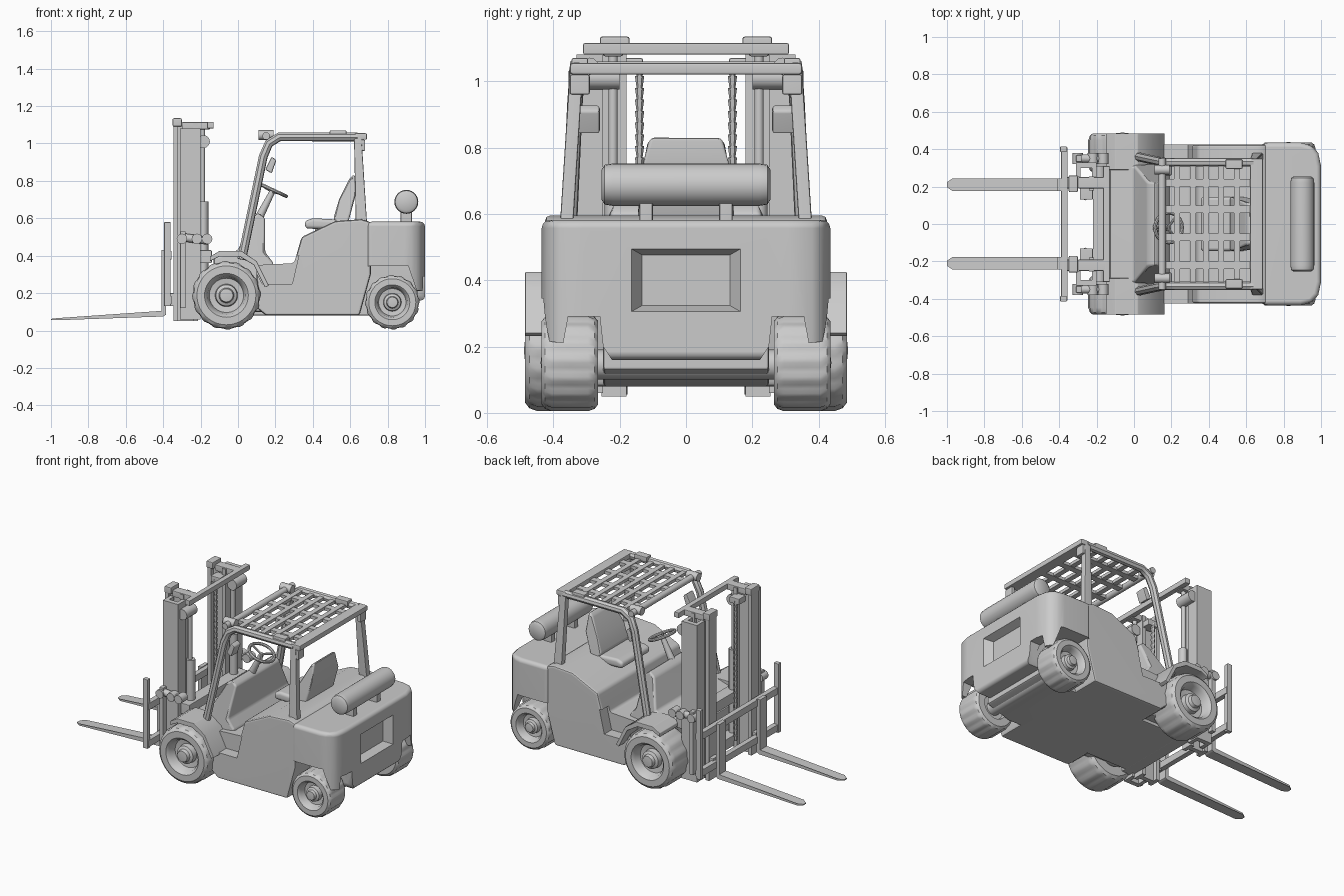
import bpy, bmesh, math
from mathutils import Vector

if "Cube" in bpy.data.objects:
    bpy.data.objects.remove(bpy.data.objects["Cube"])


def smooth_by_angle(ob, angle=35):
    bpy.ops.object.select_all(action='DESELECT')
    bpy.context.view_layer.objects.active = ob
    ob.select_set(True)
    bpy.ops.object.shade_smooth_by_angle(angle=math.radians(angle))


def finish(name, bm, bevel=0.0, segs=2):
    bmesh.ops.remove_doubles(bm, verts=bm.verts, dist=1e-5)
    bmesh.ops.recalc_face_normals(bm, faces=bm.faces)
    me = bpy.data.meshes.new(name)
    bm.to_mesh(me)
    bm.free()
    ob = bpy.data.objects.new(name, me)
    bpy.context.collection.objects.link(ob)
    bpy.context.view_layer.objects.active = ob
    if bevel:
        m = ob.modifiers.new("bevel", 'BEVEL')
        m.width, m.segments, m.limit_method = bevel, segs, 'ANGLE'
        bpy.ops.object.modifier_apply(modifier=m.name)
    smooth_by_angle(ob)
    return ob


def prism(name, pts, axis, a, b, bevel=0.0, segs=2, warp=None):
    """Extrude a 2D profile along an axis from a to b."""
    place = {'x': lambda p, t: (t, p[0], p[1]), 'y': lambda p, t: (p[0], t, p[1]),
             'z': lambda p, t: (p[0], p[1], t)}[axis]
    bm = bmesh.new()
    lo = [bm.verts.new(place(p, a)) for p in pts]
    hi = [bm.verts.new(place(p, b)) for p in pts]
    bm.faces.new(lo)
    bm.faces.new(hi)
    for i in range(len(pts)):
        j = (i + 1) % len(pts)
        bm.faces.new((lo[i], lo[j], hi[j], hi[i]))
    if warp:
        for v in bm.verts:
            warp(v.co)
    return finish(name, bm, bevel, segs)


def box(name, x, y, z, bevel=0.0):
    return prism(name, [(x[0], y[0]), (x[1], y[0]), (x[1], y[1]), (x[0], y[1])], 'z', z[0], z[1], bevel)


def rod(name, p, q, r, sides=12, r2=None):
    p, q = Vector(p), Vector(q)
    d = q - p
    bm = bmesh.new()
    bmesh.ops.create_cone(bm, cap_ends=True, segments=sides, radius1=r, radius2=r2 or r, depth=d.length)
    bm.transform(d.to_track_quat('Z', 'Y').to_matrix().to_4x4())
    bmesh.ops.translate(bm, verts=bm.verts, vec=(p + q) / 2)
    return finish(name, bm)


def lathe(name, prof, centre, n=32, tread=0.0):
    """Revolve (radius, y) points around a y axis; the widest rings get lugs."""
    rmax = max(p[0] for p in prof)
    bm = bmesh.new()
    rings = []
    for k in range(n):
        t = 2 * math.pi * k / n
        ring = []
        for r, y in prof:
            if r > rmax - 1e-6 and k // 2 % 2:
                r -= tread
            ring.append(bm.verts.new((centre[0] + r * math.cos(t), centre[1] + y, centre[2] + r * math.sin(t))))
        rings.append(ring)
    for k in range(n):
        u, v = rings[k], rings[(k + 1) % n]
        for i in range(len(prof) - 1):
            bm.faces.new((u[i], u[i + 1], v[i + 1], v[i]))
    bmesh.ops.dissolve_degenerate(bm, dist=1e-6, edges=bm.edges)
    return finish(name, bm)


def tube(name, pts, r, cyclic=False):
    cu = bpy.data.curves.new(name, 'CURVE')
    cu.dimensions, cu.bevel_depth, cu.bevel_resolution, cu.use_fill_caps = '3D', r, 2, True
    sp = cu.splines.new('POLY')
    sp.points.add(len(pts) - 1)
    sp.use_cyclic_u = cyclic
    for p, c in zip(sp.points, pts):
        p.co = (*c, 1)
    ob = bpy.data.objects.new(name, cu)
    bpy.context.collection.objects.link(ob)
    bpy.ops.object.select_all(action='DESELECT')
    bpy.context.view_layer.objects.active = ob
    ob.select_set(True)
    bpy.ops.object.convert(target='MESH')
    smooth_by_angle(bpy.context.view_layer.objects.active, 40)


def cut(ob, *cutters):
    for c in cutters:
        c.hide_render = True
        m = ob.modifiers.new("cut", 'BOOLEAN')
        m.operation, m.solver, m.object = 'DIFFERENCE', 'EXACT', c
        bpy.context.view_layer.objects.active = ob
        bpy.ops.object.modifier_apply(modifier=m.name)
        bpy.data.objects.remove(c)
    smooth_by_angle(ob)


# Main body: floor, hood and side panels, with a step cut in each side
body = prism("body", [(.10, .12), (.15, .08), (.65, .08), (.71, .30), (.71, .58), (.66, .595), (.52, .585),
                      (.34, .50), (.30, .36), (.10, .35)], 'y', -.425, .425, .015)
step = [(.05, .40), (.325, .40), (.29, .25), (.13, .25)]
cut(body, *[prism("step_cutter", step, 'y', s * .35, s * .6) for s in (1, -1)])
prism("underframe", [(-.15, .08), (.74, .08), (.90, .13), (.90, .30), (-.15, .30)], 'y', -.25, .25, .01)

# Counterweight with rear pocket and wheel arches
half = [(.69, .435), (.89, .435), (.95, .42), (.985, .38), (1.0, .31)]
weight = prism("counterweight", half + [(x, -y) for x, y in reversed(half)], 'z', .16, .582, .025, 3)
cutters = [prism("pocket_cutter", [(-.165, .305), (.165, .305), (.165, .495), (-.165, .495)], 'x', .95, 1.001,
                 warp=lambda c: None if c.x > 1 else setattr(c, 'yz', (c.y * .8, .40 + (c.z - .40) * .8)))]
for s in (1, -1):
    arch = [(.6, .0), (.6, .30), (.70, .345), (.91, .345), (.96, .20), (.96, .0)]
    cutters.append(prism("arch_cutter", arch, 'y', s * .25, s * .6))
    gap = [(s * .22, .0), (s * .22, .155), (s * .25, .20), (s * .26, .29), (s * .355, .29), (s * .37, .21), (s * .6, .24), (s * .6, .0)]
    cutters.append(prism("gap_cutter", gap, 'x', .85, 1.1))
cut(weight, *cutters)

# Front cowl, dashboard and steering
prism("front_cowl", [(-.13, .10), (-.13, .39), (.0, .43), (.07, .60), (.11, .63), (.145, .60), (.145, .42), (.19, .36), (.19, .10)],
      'y', -.31, .31, .012, warp=lambda c: setattr(c, 'y', c.y * .72) if c.z > .55 else None)
rod("steering_column", (.09, -.02, .56), (.185, -.02, .745), .025, r2=.015)
axis = Vector((.42, 0, .9)).normalized()
side = axis.cross(Vector((0, 1, 0)))
centre = Vector((.185, -.02, .752))
ring = [centre + .08 * (math.cos(i * math.pi / 10) * side + math.sin(i * math.pi / 10) * Vector((0, 1, 0))) for i in range(20)]
tube("steering_wheel", ring, .01, True)
for i in (0, 7, 13):
    rod("steering_spoke", centre - axis * .01, ring[i], .007, 8)

# Seat
prism("seat_base", [(.40, .50), (.60, .52), (.60, .57), (.42, .56)], 'y', -.11, .11, .01)
prism("seat_cushion", [(.36, .545), (.58, .54), (.60, .59), (.40, .60), (.355, .585)], 'y', -.145, .145, .018, 3)
prism("seat_back", [(.51, .60), (.54, .70), (.60, .82), (.625, .835), (.628, .72), (.59, .58), (.53, .57)],
      'y', -.145, .145, .018, 3, warp=lambda c: setattr(c, 'y', c.y * .76) if c.z > .8 else None)

# Gas tank lying across the counterweight
lathe("gas_tank", [(0, -.255), (.045, -.255), (.06, -.245), (.064, -.22), (.064, .22), (.06, .245), (.045, .255), (0, .255)],
      (.90, 0, .688), 24)
for s in (1, -1):
    box("tank_support", (.87, .93), (s * .12 - .02, s * .12 + .02), (.575, .65), .006)

# Overhead guard: bent side rails, cross beams and roof grille
for s in (1, -1):
    tube("guard_side", [(.02, s * .36, .38), (.135, s * .335, .93), (.165, s * .33, 1.0), (.22, s * .33, 1.035),
                        (.64, s * .33, 1.035)], .024)
    prism("rear_pillar", [(.63, .57), (.69, .57), (.66, 1.04), (.62, 1.04)], 'y', s * .31, s * .35, .006,
          warp=lambda c, s=s: setattr(c, 'y', c.y + s * .03) if c.z < .8 else None)
    prism("work_light", [(.145, .86), (.18, .84), (.205, .91), (.18, .93)], 'y', s * .26, s * .33, .008)
    rod("roof_lamp", (.11, s * .29, 1.045), (.19, s * .29, 1.045), .026)
    box("rear_lamp", (.655, .68), (s * .32 - .03, s * .32 + .03), (.96, 1.02), .006)
    box("roof_clamp", (.49, .58), (s * .32 - .025, s * .32 + .025), (1.035, 1.07), .006)
rod("guard_front_beam", (.15, -.35, 1.04), (.15, .35, 1.04), .02)
box("guard_rear_beam", (.62, .69), (-.35, .35), (1.02, 1.055), .008)
for x in (.23, .315, .385, .465, .55):
    box("roof_cross_slat", (x - .016, x + .016), (-.33, .33), (1.025, 1.045))
for y in (-.22, -.07, .08, .22):
    box("roof_long_slat", (.17, .65), (y - .02, y + .02), (1.022, 1.042))

# Wheels with treaded tyres, recessed rims and hubs; fenders at the front
for name, x, R, y0, w in (("front", -.062, .183, .275, .21), ("rear", .825, .146, .265, .17)):
    for s in (1, -1):
        prof = [(0, .15), (.5, .12), (.55, 0), (.86, 0), (.95, .06), (1, .18), (1, .5), (1, .82), (.95, .94), (.86, 1), (.64, 1),
                (.55, .92), (.50, .72), (.33, .70), (.31, .86), (.22, .90), (.19, 1.0), (0, 1.02)]
        lathe(name + "_wheel", [(r * R, s * h * w) for r, h in prof], (x, s * y0, R + .005), 64, .005)
    rod(name + "_axle", (x, -y0 - .03, R), (x, y0 + .03, R), .045)
for s in (1, -1):
    prism("front_fender", [(-.15, .395), (-.10, .425), (.02, .425), (.10, .37), (.165, .24), (.145, .23), (.085, .35),
                           (.01, .395), (-.10, .395), (-.15, .37)], 'y', s * .29, s * .485, .004)

# Mast: outer channels, inner rails, lift cylinders, chains and tie beams
for s in (1, -1):
    prism("mast_outer_channel", [(-.31, s * .25), (-.31, s * .33), (-.20, s * .33), (-.20, s * .25), (-.225, s * .25),
                                 (-.225, s * .30), (-.285, s * .30), (-.285, s * .25)], 'z', .06, 1.08)
    prism("mast_inner_rail", [(-.345, s * .18), (-.345, s * .255), (-.32, s * .255), (-.32, s * .235), (-.24, s * .235),
                              (-.24, s * .255), (-.215, s * .255), (-.215, s * .18), (-.24, s * .18), (-.24, s * .205),
                              (-.32, s * .205), (-.32, s * .18)], 'z', .05, 1.11)
    box("mast_cap", (-.35, -.30), (s * .215 - .045, s * .215 + .045), (1.09, 1.135), .008)
    box("mast_bracket", (-.30, -.15), (s * .22 - .03, s * .22 + .03), (1.075, 1.115), .006)
    rod("mast_roller", (-.185, s * .20, 1.01), (-.185, s * .31, 1.01), .035)
    rod("lift_cylinder", (-.185, s * .22, .10), (-.185, s * .22, .69), .026)
    rod("lift_piston", (-.19, s * .22, .68), (-.19, s * .22, 1.08), .014)
    link = rod("lift_chain", (-.26, s * .14, .14), (-.26, s * .14, .175), .009, 6, .014)
    arr = link.modifiers.new("links", 'ARRAY')
    arr.count, arr.use_relative_offset, arr.use_constant_offset = 26, False, True
    arr.constant_offset_displace = (0, 0, .035)
    box("chain_anchor", (-.29, -.22), (s * .165 - .035, s * .165 + .035), (1.03, 1.07), .006)
    # Carriage arms beside the mast
    box("carriage_arm", (-.31, -.28), (s * .35 - .018, s * .35 + .018), (.12, .53), .005)
    rod("tilt_cylinder", (-.31, s * .35, .50), (-.16, s * .35, .48), .022)
    for x in (-.30, -.22, -.165):
        rod("tilt_pin", (x, s * .32, .49), (x, s * .38, .49), .028)
box("mast_top_beam", (-.165, -.13), (-.31, .31), (1.08, 1.115), .005)
for z in (.08, .36):
    box("mast_tie_beam", (-.22, -.14), (-.30, .30), (z, z + .07), .006)

# Carriage frame and forks
fork = [(-1.0, .055), (-1.0, .062), (-.97, .066), (-.41, .105), (-.41, .43), (-.385, .43), (-.385, .085), (-.40, .075), (-.97, .055)]
for s in (1, -1):
    box("carriage_post", (-.395, -.36), (s * .40 - .015, s * .40 + .015), (.13, .58), .004)
    box("carriage_mount", (-.37, -.33), (s * .22 - .03, s * .22 + .03), (.13, .20), .006)
    prism("fork", fork, 'y', s * .21 - .034, s * .21 + .034,
          warp=lambda c, s=s: setattr(c, 'y', s * .21 + (c.y - s * .21) * .4) if c.x < -.99 else None)
for z in (.14, .38):
    box("carriage_bar", (-.39, -.355), (-.41, .41), (z, z + .045), .004)

# Clean shading on the large bevelled faces
for ob in bpy.data.objects:
    if ob.type == 'MESH':
        ob.modifiers.new("clean_shading", 'WEIGHTED_NORMAL').keep_sharp = True
